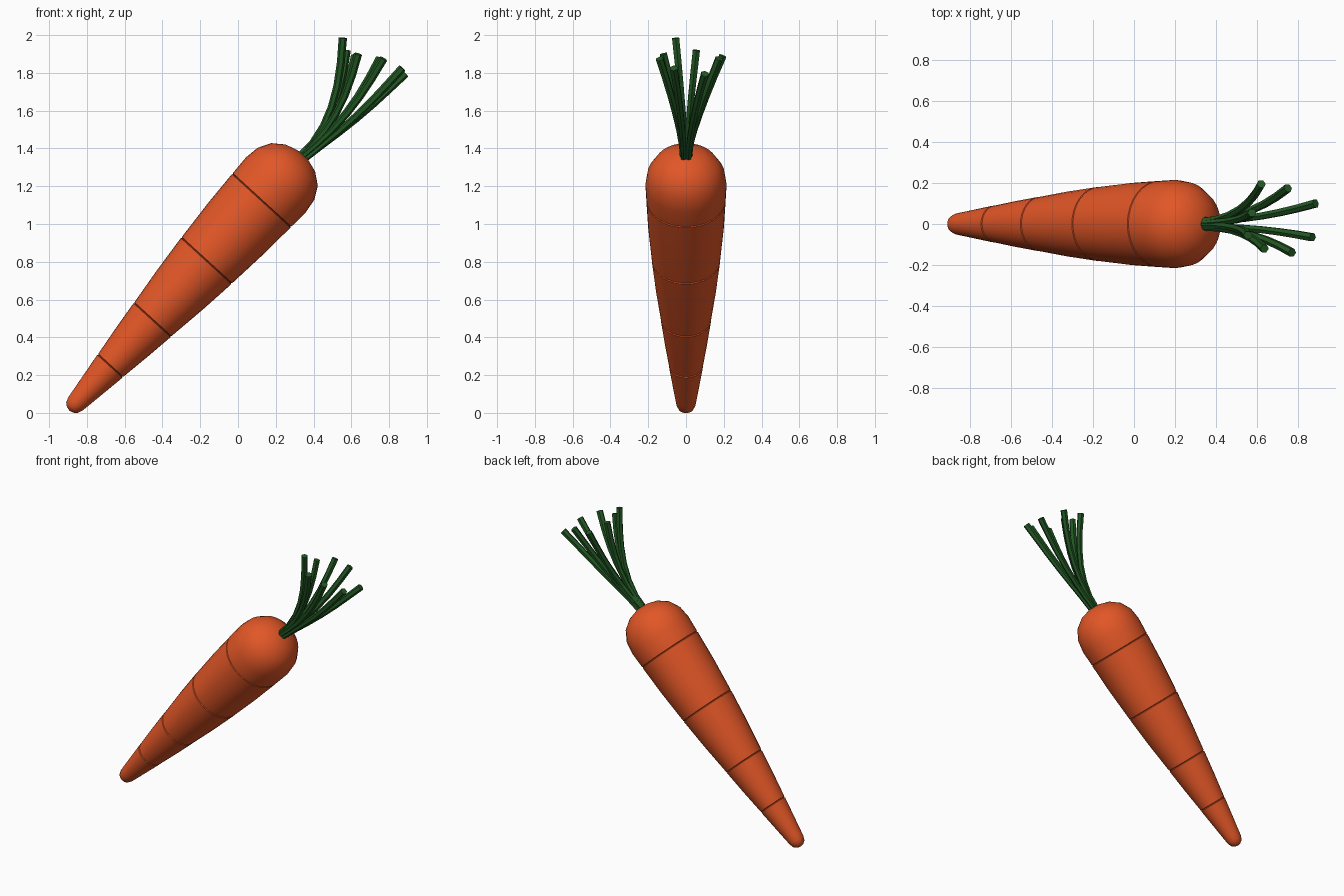
import bpy, bmesh, math
from mathutils import Vector, Matrix

if "Cube" in bpy.data.objects:
    bpy.data.objects.remove(bpy.data.objects["Cube"])

def material(name, rgb):
    m = bpy.data.materials.new(name)
    m.diffuse_color = (*rgb, 1)
    m.use_nodes = True
    m.node_tree.nodes["Principled BSDF"].inputs["Base Color"].default_value = m.diffuse_color
    return m

orange = material("carrot orange", (0.76, 0.094, 0.02))
green = material("leaf green", (0.016, 0.098, 0.017))

AXIS = Vector((0.675, 0, 0.738)).normalized()   # leaning direction of the root
ORIGIN = Vector((0.125, 0, 1.125))              # centre of the uppermost groove

# root: lathe profile (distance along axis, radius), with thin grooves added
profile = [(-1.508, 0), (-1.503, 0.022), (-1.488, 0.041), (-1.462, 0.051), (-1.43, 0.056),
           (-1.187, 0.09), (-1.02, 0.113), (-0.856, 0.133), (-0.64, 0.160), (-0.432, 0.181),
           (-0.2, 0.200), (0, 0.210), (0.11, 0.215), (0.19, 0.204),
           (0.258, 0.167), (0.304, 0.106), (0.324, 0.04), (0.327, 0)]
grooves = {-1.187, -0.856, -0.432, 0}
points = []
for t, r in profile:
    if t in grooves:
        points += [(t - 0.004, r), (t, r - 0.006), (t + 0.004, r)]
    else:
        points.append((t, r))

bm = bmesh.new()
verts = [bm.verts.new((r, 0, t)) for t, r in points]
edges = [bm.edges.new(pair) for pair in zip(verts, verts[1:])]
bmesh.ops.spin(bm, geom=verts + edges, cent=(0, 0, 0), axis=(0, 0, 1),
               angle=math.tau, steps=32, use_merge=True)
bmesh.ops.remove_doubles(bm, verts=bm.verts, dist=0.0005)
bmesh.ops.recalc_face_normals(bm, faces=bm.faces)
tilt = Vector((0, 0, 1)).rotation_difference(AXIS).to_matrix().to_4x4()
bm.transform(Matrix.Translation(ORIGIN) @ tilt)
mesh = bpy.data.meshes.new("root")
bm.to_mesh(mesh)
bm.free()
mesh.materials.append(orange)
root = bpy.data.objects.new("root", mesh)
bpy.context.collection.objects.link(root)
bpy.context.view_layer.objects.active = root
root.select_set(True)
bpy.ops.object.shade_smooth_by_angle(angle=math.radians(35))

# stalks: tapered six-sided tubes splaying from the crown to these tips
BASE = Vector((0.335, 0, 1.345))
tips = [(0.62, 0.195, 1.89), (0.75, 0.175, 1.875), (0.885, 0.10, 1.795), (0.87, -0.065, 1.825),
        (0.77, -0.14, 1.875), (0.635, -0.12, 1.90), (0.555, -0.055, 1.985), (0.575, 0.055, 1.92)]
STEPS, SIDES = 6, 6
for i, tip in enumerate(tips):
    reach = Vector(tip) - BASE
    along = AXIS * reach.dot(AXIS)
    splay = reach - along
    start = splay.normalized() * 0.018
    path = []
    for k in range(STEPS + 1):
        f = k / STEPS
        sag = Vector((0.022, 0, -0.022)) * math.sin(math.pi * f)
        path.append(BASE + along * f + splay * f ** 1.6 + start * (1 - f) + sag)
    bm = bmesh.new()
    rings = []
    for k, p in enumerate(path):
        d = (path[min(k + 1, STEPS)] - path[max(k - 1, 0)]).normalized()
        u = d.cross(Vector((0, 1, 0))).normalized()
        v = d.cross(u)
        r = 0.016 + 0.006 * k / STEPS
        rings.append([bm.verts.new(p + r * (u * math.cos(a) + v * math.sin(a)))
                      for a in (math.tau * j / SIDES for j in range(SIDES))])
    for a, b in zip(rings, rings[1:]):
        for j in range(SIDES):
            n = (j + 1) % SIDES
            bm.faces.new((a[j], a[n], b[n], b[j]))
    bm.faces.new(rings[0])
    bm.faces.new(rings[-1])
    bmesh.ops.recalc_face_normals(bm, faces=bm.faces)
    mesh = bpy.data.meshes.new("stalk")
    bm.to_mesh(mesh)
    bm.free()
    mesh.materials.append(green)
    bpy.context.collection.objects.link(bpy.data.objects.new(f"stalk_{i + 1}", mesh))
